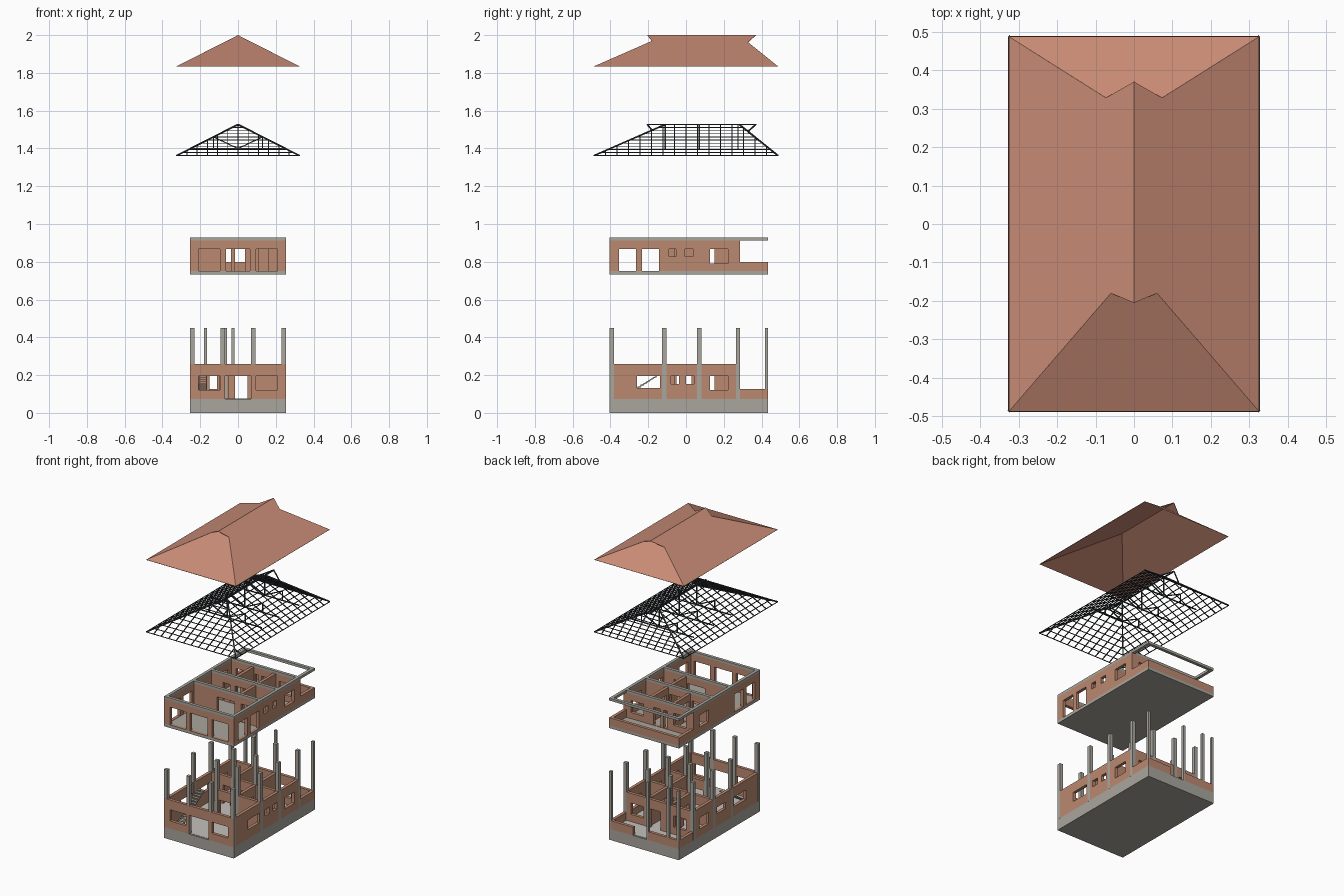
import bpy, bmesh
from mathutils import Vector, Matrix

if "Cube" in bpy.data.objects:
    bpy.data.objects.remove(bpy.data.objects["Cube"])


def material(name, c):
    m = bpy.data.materials.new(name)
    m.diffuse_color = (*c, 1)
    m.use_nodes = True
    m.node_tree.nodes["Principled BSDF"].inputs["Base Color"].default_value = m.diffuse_color
    return m


BRICK = material("brick", (0.50, 0.25, 0.16))
TILE = material("roof_tile", (0.58, 0.26, 0.18))
CONC = material("concrete", (0.40, 0.38, 0.34))
FLOOR = material("floor", (0.55, 0.53, 0.50))
STEEL = material("dark_frame", (0.04, 0.045, 0.05))


def finish(bm, name, mat):
    me = bpy.data.meshes.new(name)
    bm.to_mesh(me)
    bm.free()
    ob = bpy.data.objects.new(name, me)
    me.materials.append(mat)
    bpy.context.collection.objects.link(ob)
    return ob


def box(bm, x0, x1, y0, y1, z0, z1):
    m = Matrix.Translation(((x0 + x1) / 2, (y0 + y1) / 2, (z0 + z1) / 2))
    bmesh.ops.create_cube(bm, size=1, matrix=m @ Matrix.Diagonal((x1 - x0, y1 - y0, z1 - z0, 1)))


def wall(bm, axis, at, a, b, z0, z1, holes=(), t=0.02):
    """Wall along an axis, split around holes (start, end, sill, head)."""
    def piece(p, q, lo, hi):
        if q - p > 1e-4 and hi - lo > 1e-4:
            if axis == 'x':
                box(bm, p, q, at - t / 2, at + t / 2, lo, hi)
            else:
                box(bm, at - t / 2, at + t / 2, p, q, lo, hi)
    pos = a
    for s, e, lo, hi in sorted(holes):
        piece(pos, s, z0, z1)
        piece(s, e, z0, lo)
        piece(s, e, hi, z1)
        pos = e
    piece(pos, b, z0, z1)


def bar(bm, p, q, w=0.005):
    p, q = Vector(p), Vector(q)
    d = q - p
    if d.length < 0.004:
        return
    m = Matrix.Translation((p + q) / 2) @ d.to_track_quat('Z', 'Y').to_matrix().to_4x4()
    bmesh.ops.create_cube(bm, size=1, matrix=m @ Matrix.Diagonal((w, w, d.length, 1)))


X, YF, YB, YW = 0.253, -0.405, 0.435, 0.285   # outer width, front, back, back wall
XI = X - 0.01

# ---- ground floor: plinth and floor
bm = bmesh.new()
box(bm, -X, X, YF, YB, 0, 0.058)
box(bm, -X, X, YF, YB, 0.058, 0.073)
finish(bm, "plinth", CONC)
bm = bmesh.new()
box(bm, -XI, XI, YF + 0.01, YB - 0.01, 0.07, 0.075)
finish(bm, "ground_floor", FLOOR)

# ---- ground floor walls
Z0, Z1 = 0.073, 0.26
S, H = 0.122, 0.196
D = (Z0, H)
bm = bmesh.new()
wall(bm, 'x', YF + 0.01, -X, X, Z0, Z1, [(-0.21, -0.094, S, H), (-0.07, 0.07, *D), (0.094, 0.21, S, H)])
wall(bm, 'y', XI, YF + 0.02, YW, Z0, Z1, [(-0.26, -0.137, 0.133, H), (-0.08, -0.037, 0.154, H),
                                          (0.0, 0.042, 0.154, H), (0.127, 0.222, S, H)])
wall(bm, 'y', -XI, YF + 0.02, YW, Z0, Z1, [(-0.26, -0.137, 0.133, H), (-0.05, 0.04, 0.154, H), (0.127, 0.222, S, H)])
wall(bm, 'x', YW - 0.01, -XI, XI, Z0, Z1, [(-0.2, -0.11, S, H), (-0.016, 0.06, *D), (0.11, 0.2, S, H)])
wall(bm, 'x', -0.115, -0.08, XI, Z0, Z1, [(-0.05, 0.05, *D)])
wall(bm, 'x', 0.07, -XI, XI, Z0, Z1, [(-0.15, -0.1, *D), (-0.016, 0.05, *D)])
wall(bm, 'y', 0.08, -0.115, YW - 0.02, Z0, Z1, [(-0.06, 0.03, *D), (0.1, 0.15, *D)])
wall(bm, 'y', -0.08, 0.07, YW - 0.02, Z0, Z1, [(0.1, 0.15, *D)])
# low porch walls
for sx in (-1, 1):
    wall(bm, 'y', sx * XI, YW, YB - 0.01, Z0, 0.127)
wall(bm, 'x', YB - 0.01, -X, X, Z0, 0.127, [(-0.03, 0.08, Z0, 0.127)])
finish(bm, "ground_floor_walls", BRICK)

# ---- columns
bm = bmesh.new()
ZC = 0.45
for y in (-0.393, -0.115, 0.07, 0.275):
    for x in (-0.242, -0.08, 0.08, 0.242):
        if x == -0.08 and y == -0.115:
            x = -0.07
        r = 0.0115
        box(bm, x - r, x + r, y - r, y + r, Z0, ZC)
for x in (-0.245, -0.172, -0.026, 0.245):
    box(bm, x - 0.008, x + 0.008, YB - 0.016, YB, Z0, ZC)
finish(bm, "columns", CONC)

# ---- staircase
bm = bmesh.new()
n = 14
for i in range(n):
    y = -0.34 + 0.0165 * i
    z = 0.082 + 0.0105 * i
    box(bm, -0.21, -0.165, y, y + 0.018, z, z + 0.004)
for x in (-0.208, -0.167):
    bar(bm, (x, -0.345, 0.075), (x, -0.345 + 0.0165 * n, 0.075 + 0.0105 * n), 0.006)
finish(bm, "staircase", CONC)

# ---- upper floor slab
bm = bmesh.new()
box(bm, -X, X, YF, YB, 0.732, 0.75)
finish(bm, "upper_floor_slab", CONC)

# ---- upper floor walls
Z0, Z1, B1 = 0.75, 0.912, 0.928
S, H = 0.79, 0.868
D = (0.752, H)
big = [(-0.354, -0.264, *D), (-0.232, -0.142, *D)]
bm = bmesh.new()
wall(bm, 'x', YF + 0.01, -X, X, Z0, Z1, [(-0.21, -0.094, *D), (-0.063, 0.063, *D), (0.094, 0.21, *D)])
wall(bm, 'y', XI, YF + 0.02, YW, Z0, Z1, big + [(-0.09, -0.053, 0.828, H), (-0.005, 0.037, 0.828, H),
                                                (0.127, 0.222, S, H)])
wall(bm, 'y', -XI, YF + 0.02, YW, Z0, Z1, big + [(0.127, 0.222, S, H)])
wall(bm, 'x', YW - 0.01, -XI, XI, Z0, Z1, [(-0.2, -0.11, S, H), (-0.063, -0.037, *D),
                                           (-0.016, 0.037, *D), (0.11, 0.2, S, H)])
wall(bm, 'x', -0.115, -XI, XI, Z0, Z1, [(-0.063, 0.063, *D), (0.11, 0.16, *D)])
wall(bm, 'x', 0.07, -XI, XI, Z0, Z1, [(-0.15, -0.1, *D), (-0.063, 0.063, *D)])
wall(bm, 'y', 0.08, -0.115, YW - 0.02, Z0, Z1, [(-0.06, -0.01, *D), (0.1, 0.15, *D)])
wall(bm, 'y', -0.08, 0.07, YW - 0.02, Z0, Z1, [(0.1, 0.15, *D)])
# balcony parapet
for sx in (-1, 1):
    wall(bm, 'y', sx * XI, YW, YB - 0.02, Z0, 0.80)
wall(bm, 'x', YB - 0.01, -X, X, Z0, 0.80)
finish(bm, "upper_floor_walls", BRICK)

# ---- ring beam
bm = bmesh.new()
for sx in (-1, 1):
    wall(bm, 'y', sx * XI, YF, YB, Z1, B1)
for y in (YF + 0.01, -0.115, 0.07, YW - 0.01, YB - 0.01):
    wall(bm, 'x', y, -X + 0.02, X - 0.02, Z1, B1)
finish(bm, "ring_beam", CONC)

# ---- roof geometry shared by frame and tiles
W, L, RISE, F, K = 0.325, 0.487, 0.165, 0.377, 0.205   # half width, half length, rise, hip runs


def main(s, y, t, z0):
    return (s * W * (1 - t), y, z0 + RISE * t)


def hip(e, x, t, z0):
    return (x, -L + F * t if e < 0 else L - K * t, z0 + RISE * t)


# ---- roof frame
ZF = 1.362
bm = bmesh.new()
for s in (-1, 1):
    for i in range(1, 16):                              # side rafters
        y = -L + 2 * L * i / 16
        t = min(1, (y + L) / F, (L - y) / K)
        bar(bm, main(s, y, 0, ZF), main(s, y, t, ZF))
    for e, run in ((-1, F), (1, K)):                    # hip ridges
        bar(bm, (s * W, e * L, ZF), hip(e, 0, 1, ZF), 0.007)
    for y0, y1, t in ((-0.205, -0.18, 0.815), (0.37, 0.328, 0.775)):   # gablet rafters
        bar(bm, (0, y0, ZF + RISE), main(s, y1, t, ZF), 0.006)
    for k in range(10):                                 # side battens
        t = k / 10
        bar(bm, main(s, -L + F * t, t, ZF), main(s, L - K * t, t, ZF), 0.004)
for e in (-1, 1):
    for i in range(1, 12):                              # hip rafters
        x = -W + 2 * W * i / 12
        bar(bm, hip(e, x, 0, ZF), hip(e, x, 1 - abs(x) / W, ZF))
    for k in range(10):                                 # hip battens
        t = k / 10
        w = W * (1 - t)
        bar(bm, hip(e, -w, t, ZF), hip(e, w, t, ZF), 0.004)
bar(bm, (0, -0.205, ZF + RISE), (0, 0.37, ZF + RISE), 0.007)
ZT = ZF + 0.037                                         # trusses
for y in (-0.11, 0.07, 0.275):
    bar(bm, (-0.25, y, ZT), (0.25, y, ZT), 0.006)
    bar(bm, (0, y, ZT), (0, y, ZF + RISE), 0.006)
    for s in (-1, 1):
        bar(bm, (0, y, ZT), (s * 0.13, y, ZF + 0.099), 0.006)
        bar(bm, (s * 0.13, y, ZT), (s * 0.13, y, ZF + 0.099), 0.006)
finish(bm, "roof_frame", STEEL)

# ---- roof tiles: hip planes with side planes overhanging as gablets
ZR = 1.835
bm = bmesh.new()
for s in (-1, 1):
    pts = [main(s, -L, 0, ZR), main(s, -0.18, 0.815, ZR), main(s, -0.205, 1, ZR),
           main(s, 0.37, 1, ZR), main(s, 0.328, 0.775, ZR), main(s, L, 0, ZR)]
    bm.faces.new([bm.verts.new(p) for p in (pts if s < 0 else pts[::-1])])
for e in (-1, 1):
    pts = [(-W, e * L, ZR), (W, e * L, ZR), hip(e, 0, 1, ZR)]
    bm.faces.new([bm.verts.new(p) for p in (pts if e < 0 else pts[::-1])])
for f in bm.faces:
    f.normal_update()
    if f.normal.z < 0:
        f.normal_flip()
roof = finish(bm, "roof_tiles", TILE)
sol = roof.modifiers.new("thickness", 'SOLIDIFY')
sol.thickness = 0.002
sol.offset = -1
